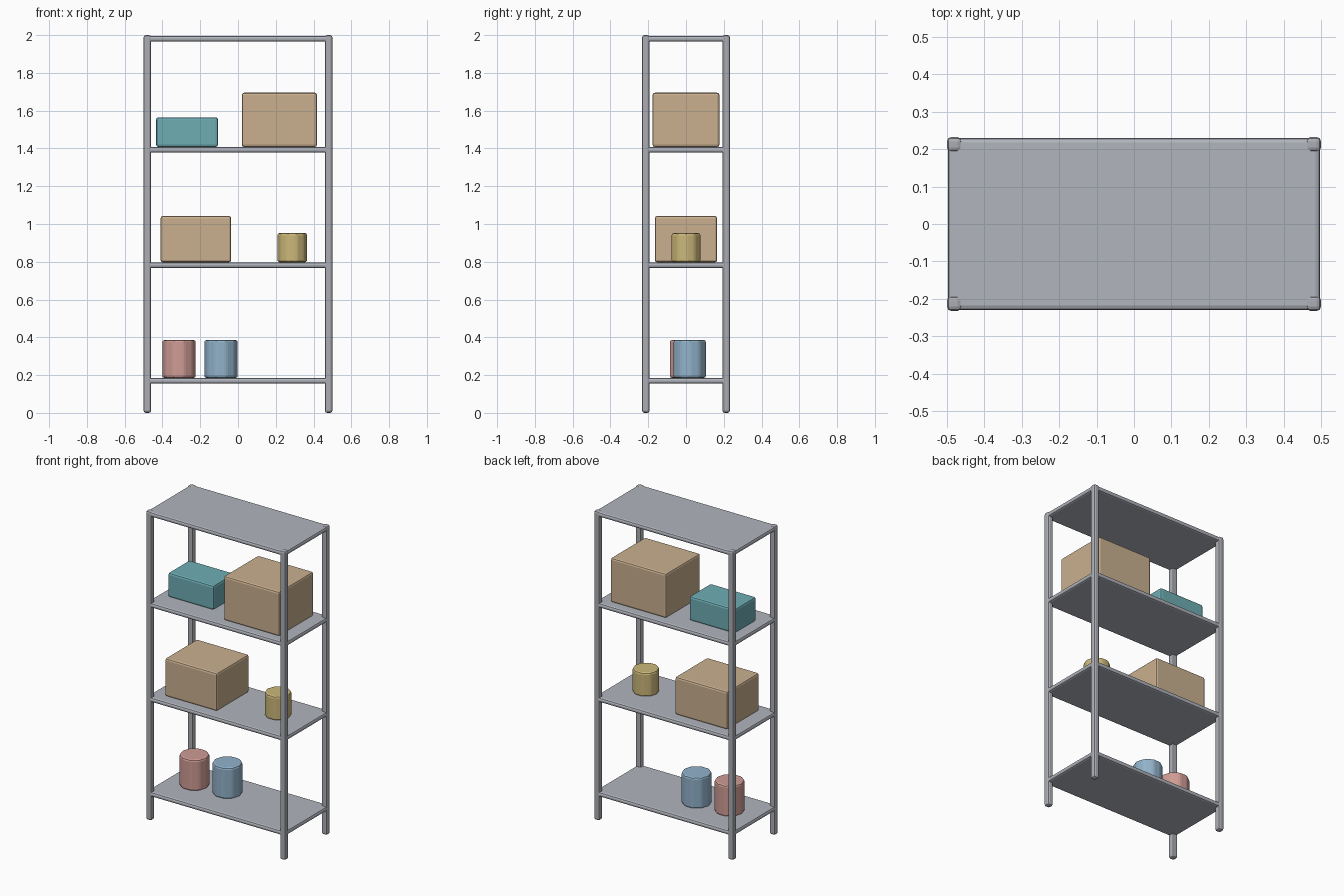
import bpy, bmesh, math
from mathutils import Matrix

if "Cube" in bpy.data.objects:
    bpy.data.objects.remove(bpy.data.objects["Cube"])


def srgb(r, g, b):
    lin = lambda c: c / 12.92 if c <= 0.04045 else ((c + 0.055) / 1.055) ** 2.4
    return (lin(r / 255), lin(g / 255), lin(b / 255), 1)


def material(name, rgb):
    m = bpy.data.materials.new(name)
    m.diffuse_color = srgb(*rgb)
    m.use_nodes = True
    m.node_tree.nodes["Principled BSDF"].inputs["Base Color"].default_value = m.diffuse_color
    return m


POST = material("post_grey", (172, 174, 180))
SHELF = material("shelf_grey", (178, 181, 190))
TAN = material("cardboard_tan", (202, 176, 144))
TEAL = material("box_teal", (110, 174, 180))
YELLOW = material("can_yellow", (204, 184, 122))
RED = material("can_red", (208, 156, 149))
BLUE = material("can_blue", (146, 178, 202))


def finish(name, bm, mat, bevel):
    mesh = bpy.data.meshes.new(name)
    bm.to_mesh(mesh)
    bm.free()
    obj = bpy.data.objects.new(name, mesh)
    bpy.context.collection.objects.link(obj)
    mesh.materials.append(mat)
    # soft rounded edges
    mod = obj.modifiers.new("soft_edges", 'BEVEL')
    mod.width = bevel
    mod.segments = 2
    mod.limit_method = 'ANGLE'
    mod.angle_limit = math.radians(30)
    return obj


def box(name, x, y, z, mat, bevel=0.012):
    """Box from (min, max) pairs along each axis."""
    bm = bmesh.new()
    bmesh.ops.create_cube(bm, size=1)
    spans = (x, y, z)
    for v in bm.verts:
        v.co = [(a + b) / 2 + c * (b - a) for c, (a, b) in zip(v.co, spans)]
    return finish(name, bm, mat, bevel)


def can(name, x, y, z0, z1, radius, mat):
    """Ten-sided can with a corner pointing along x."""
    bm = bmesh.new()
    bmesh.ops.create_cone(bm, cap_ends=True, segments=10, radius1=radius,
                          radius2=radius, depth=z1 - z0,
                          matrix=Matrix.Rotation(math.pi / 2, 4, 'Z'))
    bmesh.ops.translate(bm, verts=bm.verts, vec=(x, y, (z0 + z1) / 2))
    return finish(name, bm, mat, 0.012)


# Corner posts
for sx, side in ((-1, "left"), (1, "right")):
    for sy, end in ((-1, "front"), (1, "back")):
        cx, cy = sx * 0.48, sy * 0.2125
        box(f"{end}_{side}_post", (cx - 0.02, cx + 0.02),
            (cy - 0.02, cy + 0.02), (0, 2), POST)

# Shelf boards
LEVELS = (0.17, 0.782, 1.393, 1.981)
for i, z in enumerate(LEVELS):
    box(f"shelf_{i + 1}", (-0.4975, 0.4975), (-0.2305, 0.2305),
        (z - 0.015, z + 0.015), SHELF)
low, mid, high = (z + 0.015 for z in LEVELS[:3])

# Stored boxes
box("large_cardboard_box", (0.02, 0.418), (-0.177, 0.177), (high, 1.695), TAN)
box("teal_box", (-0.433, -0.106), (-0.10, 0.12), (high, 1.565), TEAL)
box("cardboard_box", (-0.41, -0.036), (-0.165, 0.165), (mid, 1.042), TAN)

# Stored cans
can("yellow_can", 0.287, 0, mid, 0.952, 0.08, YELLOW)
can("red_can", -0.312, 0, low, 0.386, 0.09, RED)
can("blue_can", -0.09, 0.02, low, 0.386, 0.09, BLUE)
